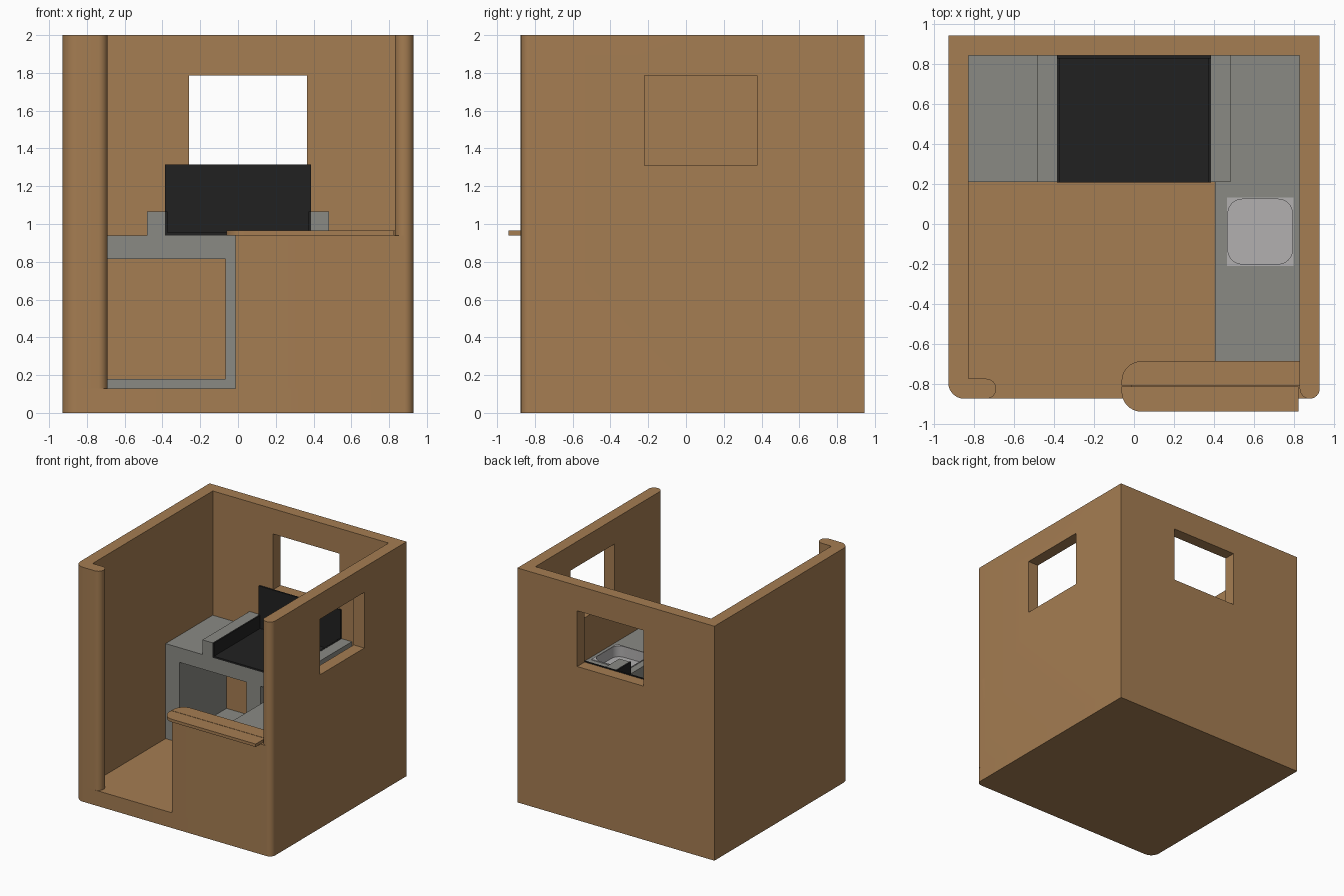
import bpy, bmesh
from math import sin, cos, pi, radians
from mathutils import Vector

if "Cube" in bpy.data.objects:
    bpy.data.objects.remove(bpy.data.objects["Cube"])


def material(name, r, g, b):
    m = bpy.data.materials.new(name)
    m.use_nodes = True
    m.diffuse_color = (r, g, b, 1)
    m.node_tree.nodes["Principled BSDF"].inputs["Base Color"].default_value = (r, g, b, 1)
    return m


BROWN = material("warm brown", 0.376, 0.205, 0.084)
GREY = material("counter grey", 0.254, 0.254, 0.231)
BLACK = material("grill black", 0.015, 0.015, 0.015)
STEEL = material("sink light grey", 0.445, 0.434, 0.434)


def outline(corners, steps=10):
    """Round the right-angled corners given as (x, y) or (x, y, radius)."""
    pts = []
    n = len(corners)
    for i, c in enumerate(corners):
        p = Vector(c[:2])
        r = c[2] if len(c) > 2 else 0
        if not r:
            pts.append(p)
            continue
        a = (Vector(corners[i - 1][:2]) - p).normalized()
        b = (Vector(corners[(i + 1) % n][:2]) - p).normalized()
        centre = p + r * (a + b)
        for k in range(steps + 1):
            t = k / steps * pi / 2
            pts.append(centre - r * (b * cos(t) + a * sin(t)))
    return pts


def prism(name, corners, z0, z1, mat):
    """Extrude a footprint from z0 up to z1."""
    bm = bmesh.new()
    face = bm.faces.new([bm.verts.new((p.x, p.y, z0)) for p in outline(corners)])
    top = bmesh.ops.extrude_face_region(bm, geom=[face])["geom"]
    bmesh.ops.translate(bm, vec=(0, 0, z1 - z0),
                        verts=[v for v in top if isinstance(v, bmesh.types.BMVert)])
    bmesh.ops.remove_doubles(bm, verts=bm.verts, dist=1e-5)
    bmesh.ops.recalc_face_normals(bm, faces=bm.faces)
    mesh = bpy.data.meshes.new(name)
    bm.to_mesh(mesh)
    bm.free()
    ob = bpy.data.objects.new(name, mesh)
    bpy.context.collection.objects.link(ob)
    mesh.materials.append(mat)
    activate(ob)
    if any(len(c) > 2 for c in corners):
        bpy.ops.object.shade_smooth_by_angle(angle=radians(30))
    return ob


def activate(ob):
    bpy.ops.object.select_all(action='DESELECT')
    ob.select_set(True)
    bpy.context.view_layer.objects.active = ob


def rect(x0, x1, y0, y1, r=None):
    pts = [(x0, y0), (x1, y0), (x1, y1), (x0, y1)]
    return [p + (r,) for p in pts] if r else pts


def box(name, x0, x1, y0, y1, z0, z1, mat):
    return prism(name, rect(x0, x1, y0, y1), z0, z1, mat)


def cut(ob, cutter):
    mod = ob.modifiers.new("cut", 'BOOLEAN')
    mod.operation = 'DIFFERENCE'
    mod.solver = 'EXACT'
    mod.object = cutter
    activate(ob)
    bpy.ops.object.modifier_apply(modifier=mod.name)
    bpy.data.objects.remove(cutter)


# Room dimensions
W, FRONT, BACK = 0.93, -0.875, 0.945
IN, IN_BACK, IN_FRONT = 0.83, 0.845, -0.775
FLOOR, TOP, LOW = 0.13, 2.0, 0.94

# Room: floor slab, U-shaped wall with a returned front stub, low front wall
prism("floor", [(-W, FRONT, 0.08), (W, FRONT, 0.05), (W, BACK), (-W, BACK)], 0, FLOOR, BROWN)
walls = prism("walls", [
    (-W, FRONT, 0.08), (-0.69, FRONT, 0.05), (-0.69, IN_FRONT, 0.0499), (-IN, IN_FRONT),
    (-IN, IN_BACK), (IN, IN_BACK), (IN, FRONT, 0.05), (W, FRONT, 0.0499),
    (W, BACK), (-W, BACK)], FLOOR, TOP, BROWN)
prism("low_front_wall", [(-0.012, FRONT), (W, FRONT, 0.05), (W, IN_FRONT), (-0.012, IN_FRONT)],
      FLOOR, LOW, BROWN)

# Window openings in the back and side walls
cut(walls, box("back_window_cutter", -0.26, 0.365, 0.7, 1.1, 1.31, 1.785, BROWN))
cut(walls, box("side_window_cutter", 0.7, 1.1, -0.22, 0.375, 1.31, 1.785, BROWN))

# Serving ledge: two planks rounded at the open end
prism("serving_ledge_front", [(-0.062, -0.94, 0.1), (0.825, -0.94), (0.825, -0.814),
                              (-0.062, -0.814)], LOW, 0.965, BROWN)
prism("serving_ledge_back", [(-0.062, -0.81), (IN, -0.81), (IN, -0.687),
                             (-0.062, -0.687, 0.1)], LOW, 0.965, BROWN)

# L-shaped counter
EDGE = 0.21
counter = prism("counter_top", [(-IN, EDGE), (0.405, EDGE), (0.405, -0.687), (IN, -0.687),
                                (IN, IN_BACK), (-IN, IN_BACK)], 0.815, LOW, GREY)

# Counter supports and lower shelf
for name, x in (("left", -0.765), ("middle", 0), ("right", 0.765)):
    box("counter_panel_" + name, x - 0.065, x + 0.065, EDGE, IN_BACK, FLOOR, 0.815, GREY)
box("counter_panel_front", 0.405, IN, -0.687, -0.56, FLOOR, 0.815, GREY)
box("lower_shelf", -0.7, 0.7, EDGE, IN_BACK, FLOOR, 0.18, GREY)
box("lower_shelf_side", 0.405, IN, -0.56, EDGE, FLOOR, 0.18, GREY)

# Sink set into the counter
SINK = (0.465, 0.8, -0.21, 0.133)
cut(counter, box("sink_cutter", *SINK, 0.84, 1.1, GREY))
sink = box("sink", *SINK, 0.84, 0.946, STEEL)
cut(sink, prism("basin_cutter", rect(0.471, 0.793, -0.2, 0.124, 0.07), 0.855, 1.1, STEEL))

# Grill: side blocks, then a black liner with a tall back plate
for side, s in (("right", -1), ("left", 1)):
    x0, x1 = sorted((s * 0.385, s * 0.483))
    box("grill_block_" + side, x0, x1, EDGE, IN_BACK, LOW, 1.065, GREY)
    x0, x1 = sorted((s * 0.372, s * 0.386))
    box("grill_liner_" + side, x0, x1, EDGE - 0.002, 0.842, LOW, 1.067, BLACK)
box("grill_plate", -0.375, 0.375, EDGE - 0.002, 0.842, LOW, 0.955, BLACK)
box("grill_back", -0.386, 0.386, 0.83, 0.843, LOW, 1.315, BLACK)
